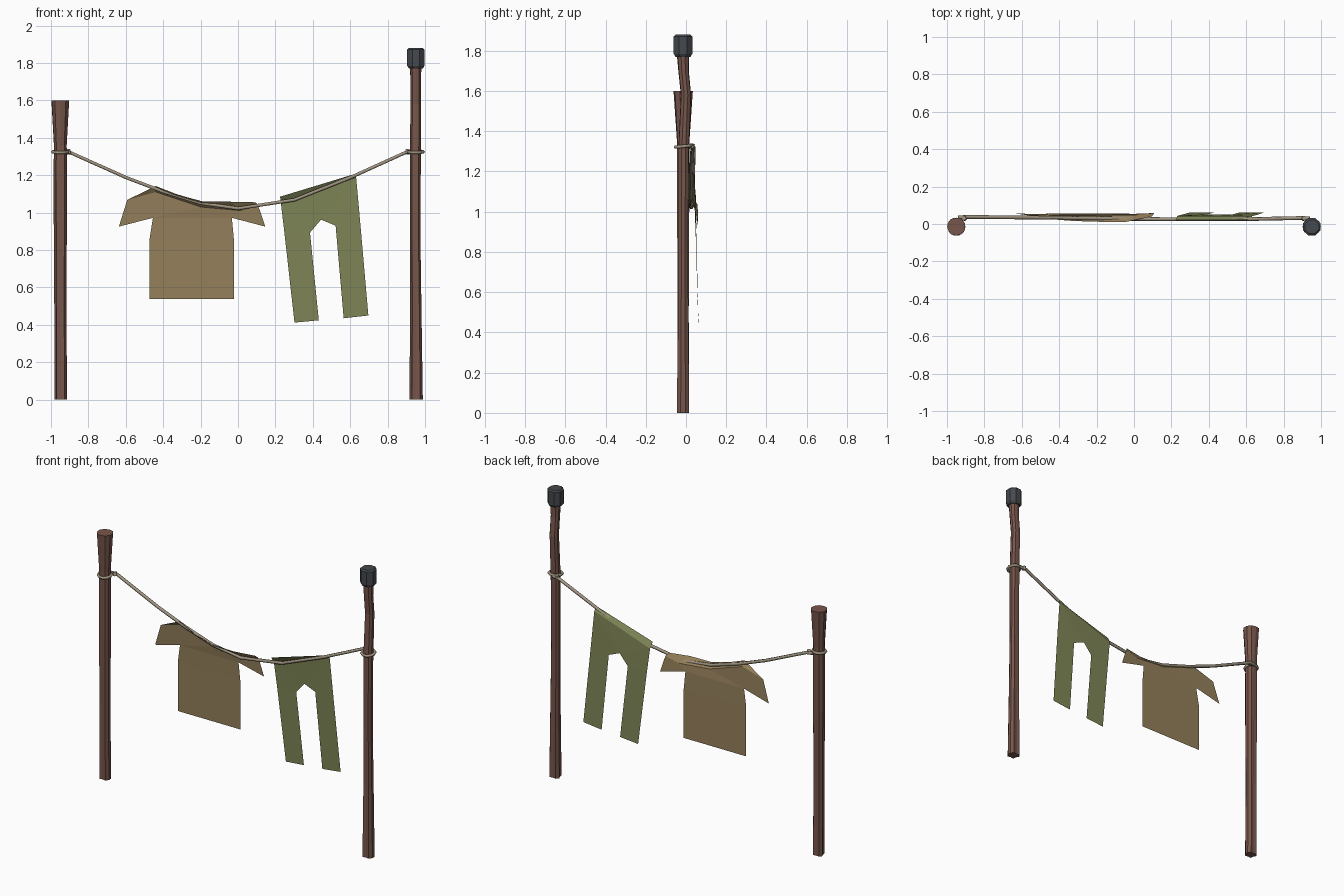
import bpy, bmesh, math

def mat(name, c):
    m = bpy.data.materials.new(name)
    m.diffuse_color = (*c, 1)
    return m

WOOD = mat("brown wood", (0.185, 0.093, 0.070))
IRON = mat("dark iron", (0.060, 0.066, 0.075))
ROPE = mat("pale rope", (0.35, 0.30, 0.22))
TAN = mat("tan cloth", (0.30, 0.215, 0.105))
GREEN = mat("olive cloth", (0.215, 0.24, 0.095))

def finish(name, bm, material, recalc=True):
    if recalc:
        bmesh.ops.recalc_face_normals(bm, faces=bm.faces)
    me = bpy.data.meshes.new(name)
    bm.to_mesh(me)
    bm.free()
    me.materials.append(material)
    ob = bpy.data.objects.new(name, me)
    bpy.context.collection.objects.link(ob)
    return ob

def loft(name, rings, material, sides=8, groove=None):
    """Stack of rings (x, y, z, radius, groove depth) with end caps."""
    bm = bmesh.new()
    loops = []
    for x, y, z, r, g in rings:
        loop = []
        for i in range(sides):
            a = 2 * math.pi * (i + 0.5) / sides
            k = r * (1 - g if groove and i in groove else 1)
            loop.append(bm.verts.new((x + k * math.cos(a), y + k * math.sin(a), z)))
        loops.append(loop)
    for a, b in zip(loops, loops[1:]):
        for i in range(sides):
            j = (i + 1) % sides
            bm.faces.new((a[i], a[j], b[j], b[i]))
    bm.faces.new(loops[0])
    bm.faces.new(loops[-1])
    return finish(name, bm, material)

# Weathered posts with shallow vertical grooves
loft("left_post", [(-0.948, -0.014, 0, 0.036, 0.3), (-0.95, -0.014, 0.5, 0.034, 0.25),
                   (-0.95, -0.014, 0.95, 0.037, 0.2), (-0.95, -0.014, 1.28, 0.037, 0.15),
                   (-0.95, -0.014, 1.36, 0.036, 0.12), (-0.95, -0.014, 1.6, 0.050, 0.04)],
     WOOD, 10, (2, 5, 7))
loft("right_post", [(0.952, -0.015, 0, 0.038, 0.3), (0.951, -0.014, 0.45, 0.032, 0.25),
                    (0.948, -0.014, 0.85, 0.029, 0.2), (0.948, -0.012, 1.3, 0.031, 0.15),
                    (0.95, 0.0, 1.58, 0.029, 0.12), (0.95, -0.012, 1.70, 0.029, 0.1),
                    (0.95, -0.015, 1.79, 0.033, 0.05)],
     WOOD, 10, (2, 5, 7))

# Octagonal cap with chamfered ends
loft("post_cap", [(0.951, -0.015, 1.77, 0.040, 0), (0.951, -0.015, 1.785, 0.050, 0),
                  (0.951, -0.015, 1.872, 0.050, 0), (0.951, -0.015, 1.88, 0.040, 0)], IRON)

# Sagging rope, tied to loops round the posts
def cord(name, pts, r, cyclic=False):
    cu = bpy.data.curves.new(name, 'CURVE')
    cu.dimensions = '3D'
    cu.bevel_depth = r
    cu.bevel_resolution = 1
    cu.use_fill_caps = True
    sp = cu.splines.new('POLY')
    sp.points.add(len(pts) - 1)
    for p, co in zip(sp.points, pts):
        p.co = (*co, 1)
    sp.use_cyclic_u = cyclic
    cu.materials.append(ROPE)
    ob = bpy.data.objects.new(name, cu)
    bpy.context.collection.objects.link(ob)
    bpy.ops.object.select_all(action='DESELECT')
    ob.select_set(True)
    bpy.context.view_layer.objects.active = ob
    bpy.ops.object.convert(target='MESH')

LINE = [(-0.94, 0.035, 1.325), (-0.895, 0.038, 1.32), (-0.6, 0.035, 1.188), (-0.4, 0.033, 1.112),
        (-0.2, 0.03, 1.05), (0, 0.027, 1.022), (0.3, 0.025, 1.068), (0.6, 0.026, 1.187),
        (0.893, 0.032, 1.32), (0.94, 0.03, 1.325)]
cord("clothes_line", LINE, 0.010)
for side, label in ((-1, "left"), (1, "right")):
    cx = 0.95 * side
    cord(label + "_rope_loop",
         [(cx + 0.04 * math.cos(a), -0.014 + 0.04 * math.sin(a), 1.325 + 0.004 * math.sin(a))
          for a in (i * math.pi / 5 for i in range(10))], 0.009, True)
    cord(label + "_knot", [(cx - side * 0.045, 0.028, 1.313), (cx - side * 0.04, 0.032, 1.337)], 0.013)

# Cloth: single sheets, with the upper edge leaning forward over the rope
def cloth(name, pts, faces, material):
    bm = bmesh.new()
    vs = [bm.verts.new(p) for p in pts]
    for f in faces:
        bm.faces.new([vs[i] for i in f])
    return finish(name, bm, material)

cloth("shirt", [
    (-0.473, 0.056, 0.537), (-0.022, 0.056, 0.537), (-0.022, 0.055, 0.857), (-0.033, 0.053, 0.972),
    (0.146, 0.060, 0.925), (0.108, 0.058, 1.037), (0.095, 0.040, 1.055), (-0.19, 0.012, 1.06),
    (-0.44, 0.025, 1.142), (-0.592, 0.050, 1.068), (-0.637, 0.056, 0.925), (-0.455, 0.052, 0.972),
    (-0.473, 0.055, 0.857), (-0.44, 0.046, 1.11), (-0.2, 0.046, 1.03), (0.02, 0.048, 1.01),
    (-0.04, 0.012, 1.058), (-0.32, 0.016, 1.095)],
    [(0, 1, 2, 12), (12, 2, 3, 11), (11, 3, 15, 14), (11, 14, 13), (11, 13, 9, 10), (3, 4, 5, 15),
     (13, 8, 9), (13, 14, 17, 8), (14, 7, 17), (14, 15, 16, 7), (15, 5, 6, 16)], TAN)

cloth("trousers", [
    (0.225, 0.022, 1.085), (0.63, 0.022, 1.208), (0.632, 0.042, 1.185), (0.23, 0.042, 1.045),
    (0.655, 0.048, 0.93), (0.522, 0.050, 0.93), (0.444, 0.050, 0.962), (0.385, 0.050, 0.893),
    (0.248, 0.048, 0.893), (0.697, 0.062, 0.45), (0.565, 0.062, 0.435),
    (0.432, 0.062, 0.424), (0.302, 0.062, 0.412)],
    [(0, 3, 2, 1), (3, 8, 7, 6), (3, 6, 2), (2, 6, 5, 4), (8, 12, 11, 7), (5, 10, 9, 4)], GREEN)
